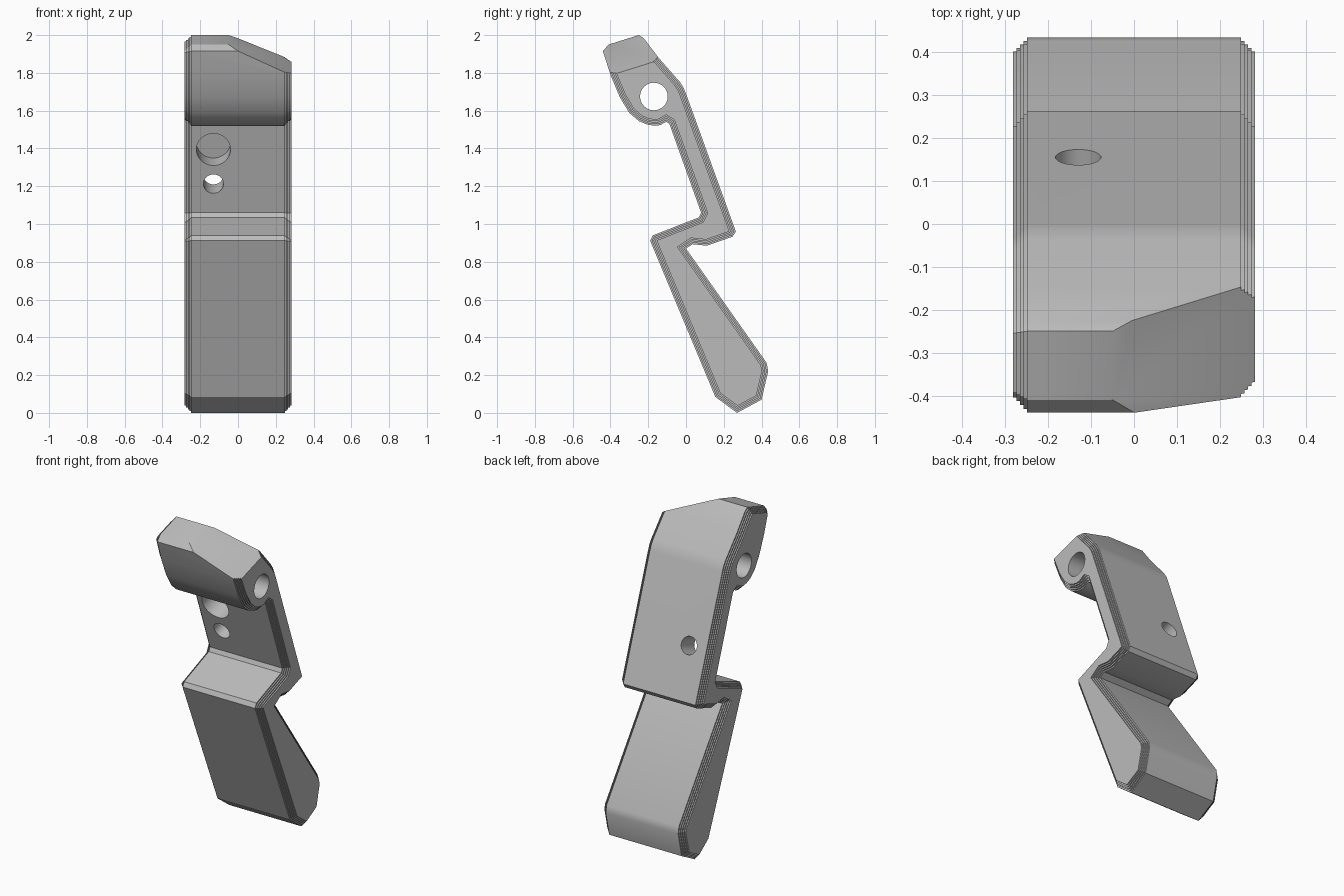
import bpy
import bmesh
import math
from mathutils import Vector, Matrix

if "Cube" in bpy.data.objects:
    bpy.data.objects.remove(bpy.data.objects["Cube"])

# Single grey material
grey = bpy.data.materials.new("plain grey")
grey.use_nodes = True
grey.diffuse_color = (0.5, 0.5, 0.5, 1)
grey.node_tree.nodes["Principled BSDF"].inputs["Base Color"].default_value = grey.diffuse_color

# Side profile (y, z), going round from the top ridge down the back
profile = [Vector(p) for p in [
    (-0.25, 2.0), (-0.225, 1.985), (-0.145, 1.88), (-0.035, 1.755), (-0.012, 1.72),
    (0.0, 1.69), (0.264, 0.96), (0.247, 0.933), (0.11, 0.885), (0.035, 0.893),
    (0.0, 0.87), (0.427, 0.265), (0.435, 0.22), (0.40, 0.07), (0.27, 0.0),
    (0.155, 0.085), (-0.19, 0.912), (-0.175, 0.94), (0.068, 1.035), (0.08, 1.06),
    (-0.088, 1.53), (-0.105, 1.541), (-0.135, 1.524), (-0.165, 1.52), (-0.205, 1.526),
    (-0.25, 1.545), (-0.30, 1.588), (-0.35, 1.67), (-0.40, 1.79), (-0.44, 1.915),
    (-0.41, 1.95)]]
HALF, STEP, STEPS = 0.25, 0.008, 4


def inset(points, d):
    """Move a clockwise outline inward by d with mitred corners."""
    out = []
    for i, p in enumerate(points):
        a = (p - points[i - 1]).normalized()
        b = (points[(i + 1) % len(points)] - p).normalized()
        na, nb = Vector((a.y, -a.x)), Vector((b.y, -b.x))
        out.append(p + (na + nb) * d / (1 + na.dot(nb)))
    return out


def finish(bm, name):
    bmesh.ops.recalc_face_normals(bm, faces=bm.faces)
    mesh = bpy.data.meshes.new(name)
    bm.to_mesh(mesh)
    bm.free()
    mesh.materials.append(grey)
    obj = bpy.data.objects.new(name, mesh)
    bpy.context.collection.objects.link(obj)
    return obj


# Body with stepped edges on both sides
right_side = [(HALF, 0.0)]
for s in range(1, STEPS + 1):
    right_side += [(HALF + (s - 1) * STEP, s * STEP), (HALF + s * STEP, s * STEP)]
sections = [(-x, d) for x, d in reversed(right_side)] + right_side

bm = bmesh.new()
rings = [[bm.verts.new((x, p.x, p.y)) for p in inset(profile, d)] for x, d in sections]
for r, q in zip(rings, rings[1:]):
    for i in range(len(r)):
        j = (i + 1) % len(r)
        bm.faces.new((r[i], r[j], q[j], q[i]))
bm.faces.new(rings[0])
bm.faces.new(rings[-1])
bmesh.ops.recalc_face_normals(bm, faces=bm.faces)

# Sloping cut across the top
bmesh.ops.bisect_plane(bm, geom=bm.verts[:] + bm.edges[:] + bm.faces[:], dist=1e-5,
                       plane_co=(-0.05, -0.25, 2.0), plane_no=(0.5, -0.3125, 1),
                       clear_outer=True)
bmesh.ops.holes_fill(bm, edges=[e for e in bm.edges if e.is_boundary], sides=0)
body = finish(bm, "lever_body")


def drill(name, centre, axis, radius, length):
    """Cut a round hole centred on a point along an axis."""
    cut = bmesh.new()
    turn = Vector((0, 0, 1)).rotation_difference(Vector(axis)).to_matrix().to_4x4()
    bmesh.ops.create_cone(cut, cap_ends=True, segments=48, radius1=radius, radius2=radius,
                          depth=length, matrix=Matrix.Translation(centre) @ turn)
    cutter = finish(cut, name)
    cutter.hide_render = True
    mod = body.modifiers.new(name, "BOOLEAN")
    mod.operation, mod.solver, mod.object = "DIFFERENCE", "EXACT", cutter
    bpy.context.view_layer.objects.active = body
    bpy.ops.object.modifier_apply(modifier=name)
    bpy.data.objects.remove(cutter)


# Pivot hole, blind recess and small through hole
arm_normal = Vector((0, 0.941, 0.339))
drill("pivot_hole", (0, -0.17, 1.675), (1, 0, 0), 0.073, 1.0)
drill("blind_recess", (-0.13, -0.038, 1.395), arm_normal, 0.09, 0.23)
drill("through_hole", (-0.13, 0.024, 1.212), arm_normal, 0.053, 0.5)

# Smooth the rounded areas, keep the steps sharp
bpy.ops.object.select_all(action="DESELECT")
body.select_set(True)
bpy.context.view_layer.objects.active = body
bpy.ops.object.shade_smooth_by_angle(angle=math.radians(30))
